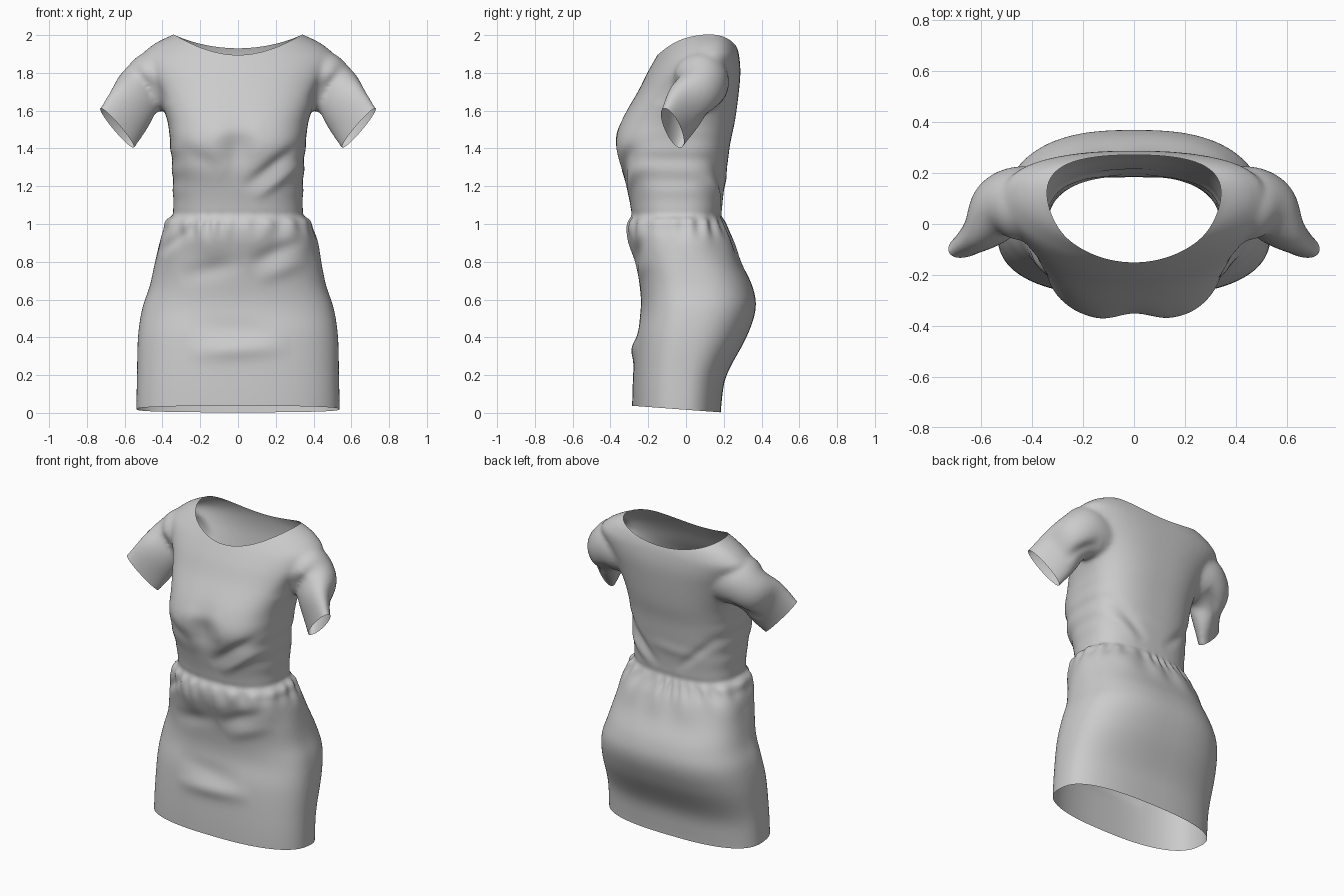
import bpy, bmesh, math
from mathutils import Vector

if "Cube" in bpy.data.objects:
    bpy.data.objects.remove(bpy.data.objects["Cube"])

SEG = 72


def catmull(rows, steps):
    """Smoothly resample a list of equal-length number rows."""
    out = []
    for i in range(len(rows) - 1):
        p0, p1 = rows[max(i - 1, 0)], rows[i]
        p2, p3 = rows[i + 1], rows[min(i + 2, len(rows) - 1)]
        for s in range(steps):
            t = s / steps
            out.append([0.5 * (2 * b + (c - a) * t + (2 * a - 5 * b + 4 * c - d) * t * t
                               + (3 * b - a - 3 * c + d) * t ** 3)
                        for a, b, c, d in zip(p0, p1, p2, p3)])
    out.append(list(rows[-1]))
    return out


def loft(bm, rings):
    """Closed tube through rings of points."""
    vs = [[bm.verts.new(p) for p in r] for r in rings]
    n = len(vs[0])
    faces = [bm.faces.new((a[i], a[(i + 1) % n], b[(i + 1) % n], b[i]))
             for a, b in zip(vs, vs[1:]) for i in range(n)]
    faces += [bm.faces.new(vs[0][::-1]), bm.faces.new(vs[-1])]
    bmesh.ops.recalc_face_normals(bm, faces=faces)


def spow(v, e):
    return math.copysign(abs(v) ** e, v)


# Body profile: z, half width, front y, back y, y of widest point, front roundness
BODY = [
    (-0.08, 0.538, -0.285, 0.18, -0.03, 2.5),
    (0.05, 0.538, -0.285, 0.188, -0.03, 2.5),
    (0.20, 0.535, -0.28, 0.215, -0.02, 2.5),
    (0.40, 0.53, -0.268, 0.32, 0.0, 2.4),
    (0.55, 0.508, -0.24, 0.369, 0.02, 2.4),
    (0.67, 0.468, -0.245, 0.352, 0.02, 2.4),
    (0.80, 0.44, -0.27, 0.29, 0.0, 2.4),
    (0.92, 0.415, -0.307, 0.245, -0.02, 2.4),
    (1.00, 0.378, -0.31, 0.205, -0.04, 2.4),
    (1.06, 0.345, -0.29, 0.19, -0.04, 2.5),
    (1.20, 0.345, -0.318, 0.203, -0.04, 2.6),
    (1.32, 0.35, -0.36, 0.22, -0.04, 2.8),
    (1.43, 0.36, -0.38, 0.235, -0.03, 2.9),
    (1.55, 0.375, -0.343, 0.26, -0.01, 2.7),
    (1.70, 0.43, -0.255, 0.28, 0.02, 2.4),
    (1.80, 0.48, -0.205, 0.288, 0.06, 2.2),
    (1.88, 0.515, -0.16, 0.283, 0.10, 2.0),
    (1.93, 0.475, -0.13, 0.272, 0.11, 1.9),
    (1.97, 0.415, -0.105, 0.255, 0.12, 1.9),
    (2.01, 0.33, -0.07, 0.225, 0.12, 1.9),
    (2.06, 0.27, -0.04, 0.18, 0.11, 2.0),
]
rings = []
for z, w, f, b, yc, n in catmull(BODY, 5):
    ring = []
    for i in range(SEG):
        a = math.tau * i / SEG
        e = 2 / (2.6 if math.sin(a) > 0 else n)
        c, s = spow(math.cos(a), e), spow(math.sin(a), e)
        ring.append((w * c, yc + s * ((b - yc) if s > 0 else (yc - f)), z))
    rings.append(ring)
bm = bmesh.new()
loft(bm, rings)

# Sleeve sections: outer edge point, inner edge point, half depth
SLEEVE = [
    (0.36, 0.09, 1.92, 0.28, 0.06, 1.58, 0.14),
    (0.51, 0.085, 1.90, 0.38, 0.07, 1.60, 0.15),
    (0.59, 0.05, 1.825, 0.45, 0.07, 1.575, 0.13),
    (0.65, -0.055, 1.735, 0.495, 0.03, 1.49, 0.085),
    (0.73, -0.115, 1.615, 0.55, -0.03, 1.40, 0.05),
    (0.79, -0.15, 1.55, 0.61, -0.07, 1.33, 0.045),
]
secs = catmull(SLEEVE, 6)
for side in (1, -1):
    rings = []
    for k, r in enumerate(secs):
        o, i_ = Vector(r[:3]), Vector(r[3:6])
        nx, pv = secs[min(k + 1, len(secs) - 1)], secs[max(k - 1, 0)]
        tan = (Vector(nx[:3]) + Vector(nx[3:6])) - (Vector(pv[:3]) + Vector(pv[3:6]))
        deep = tan.cross(o - i_).normalized() * r[6]
        ring = []
        for j in range(40):
            a = math.tau * j / 40
            p = (o + i_) / 2 + (o - i_) / 2 * math.cos(a) + deep * math.sin(a)
            ring.append((p.x * side, p.y, p.z))
        rings.append(ring)
    loft(bm, rings)

mesh = bpy.data.meshes.new("dress")
bm.to_mesh(mesh)
bm.free()
dress = bpy.data.objects.new("dress", mesh)
bpy.context.collection.objects.link(dress)
bpy.context.view_layer.objects.active = dress
dress.select_set(True)

# Fuse body and sleeves into one skin
rm = dress.modifiers.new("fuse", 'REMESH')
rm.mode, rm.voxel_size = 'VOXEL', 0.012
sm = dress.modifiers.new("soften", 'SMOOTH')
sm.factor, sm.iterations = 0.5, 14
for m in ("fuse", "soften"):
    bpy.ops.object.modifier_apply(modifier=m)

bm = bmesh.new()
bm.from_mesh(mesh)


def cut(co, no, keep=lambda v: True):
    """Slice off everything on the normal side of a plane."""
    faces = [f for f in bm.faces if all(keep(v.co) for v in f.verts)]
    geom = set(faces)
    for f in faces:
        geom.update(f.verts)
        geom.update(f.edges)
    bmesh.ops.bisect_plane(bm, geom=list(geom), plane_co=co, plane_no=no, clear_outer=True)


# Hem and sleeve openings
cut((0, -0.02, 0.018), (0, -0.074, -1))
for s in (1, -1):
    cut((0.64 * s, -0.072, 1.508), (0.62 * s, -0.35, -0.65),
        lambda v: v.x * s > 0.43 and v.z > 1.28)


# Scooped neckline: warp, slice flat, unwarp
def neck(v):
    base = 1.895 + 0.035 * (v.y + 0.15) / 0.42
    return base + (2.0 - base) * (v.x / 0.335) ** 2


for v in bm.verts:
    v.co.z -= neck(v.co)
cut((0, 0, 0), (0, 0, 1))
for v in bm.verts:
    v.co.z += neck(v.co)

# Cloth folds: x1, z1, x2, z2, width, height, facing (-1 front, 1 back)
FOLDS = [
    (0.02, 1.18, 0.36, 1.44, 0.035, -0.018, -1), (0.08, 1.13, 0.36, 1.34, 0.03, 0.012, -1),
    (-0.34, 1.42, -0.08, 1.28, 0.05, -0.010, -1), (-0.20, 1.47, 0.15, 1.50, 0.05, 0.008, -1),
    (-0.28, 0.32, 0.28, 0.35, 0.05, 0.016, -1), (-0.28, 0.46, 0.20, 0.43, 0.06, -0.012, -1),
    (-0.42, 0.84, -0.24, 1.00, 0.03, -0.018, -1), (-0.32, 0.72, 0.05, 0.80, 0.05, -0.012, -1),
    (0.05, 0.78, 0.38, 0.93, 0.04, -0.012, -1), (0.08, 0.70, 0.38, 0.82, 0.045, 0.010, -1),
    (0.06, 1.10, 0.34, 1.37, 0.03, -0.012, 1), (0.12, 1.08, 0.36, 1.28, 0.028, 0.010, 1),
    (-0.06, 1.10, -0.34, 1.37, 0.03, -0.010, 1), (-0.25, 1.22, 0.15, 1.25, 0.04, 0.006, 1),
    (0.41, 1.64, 0.60, 1.54, 0.035, -0.018, 1), (-0.41, 1.64, -0.60, 1.54, 0.035, -0.018, 1),
    (0.39, 1.62, 0.50, 1.80, 0.04, -0.016, -1), (-0.39, 1.62, -0.50, 1.80, 0.04, -0.016, -1),
]


def bell(d, w):
    return math.exp(-(d / w) ** 2)


bm.normal_update()
moves = []
for v in bm.verts:
    p, n = v.co, v.normal
    h = 0.0
    for x1, z1, x2, z2, w, amp, face in FOLDS:
        dx, dz = x2 - x1, z2 - z1
        t = ((p.x - x1) * dx + (p.z - z1) * dz) / (dx * dx + dz * dz)
        t = min(max(t, 0), 1)
        d = math.hypot(p.x - x1 - t * dx, p.z - z1 - t * dz)
        if d < 3 * w:
            fade = math.sin(math.pi * t)
            h += amp * fade * bell(d, w) * min(max(0.3 + n.y * face, 0), 1)
    # gathered waist: uneven puckers below the seam, bulging sides
    a = math.atan2(p.y, p.x)
    wave = math.sin(22 * a + 2 * math.sin(3 * a)) * (0.7 + 0.3 * math.sin(5 * a))
    h += 0.008 * wave * bell(p.z - 1.0, 0.06 if p.z < 1.0 else 0.03)
    h += 0.005 * math.sin(9 * a + 1) * bell(p.z - 0.90, 0.09)
    side = min(abs(p.x) / 0.38, 1) ** 6
    if abs(p.x) < 0.5:
        h += side * 0.014 * bell(p.z - 1.015, 0.03) - 0.004 * bell(p.z - 1.05, 0.02)
    if 1.08 < p.z < 1.5 and abs(p.x) < 0.4:
        h += side * 0.005 * math.sin(p.z * 55) * math.sin((p.z - 1.08) / 0.42 * math.pi)
    # hollow between the bust
    q = n * h
    if p.y < -0.1:
        q.y += 0.04 * bell(p.x, 0.085) * bell(p.z - 1.40, 0.12)
    moves.append(q)
for v, q in zip(bm.verts, moves):
    v.co += q

bm.to_mesh(mesh)
bm.free()
bpy.ops.object.shade_smooth()
